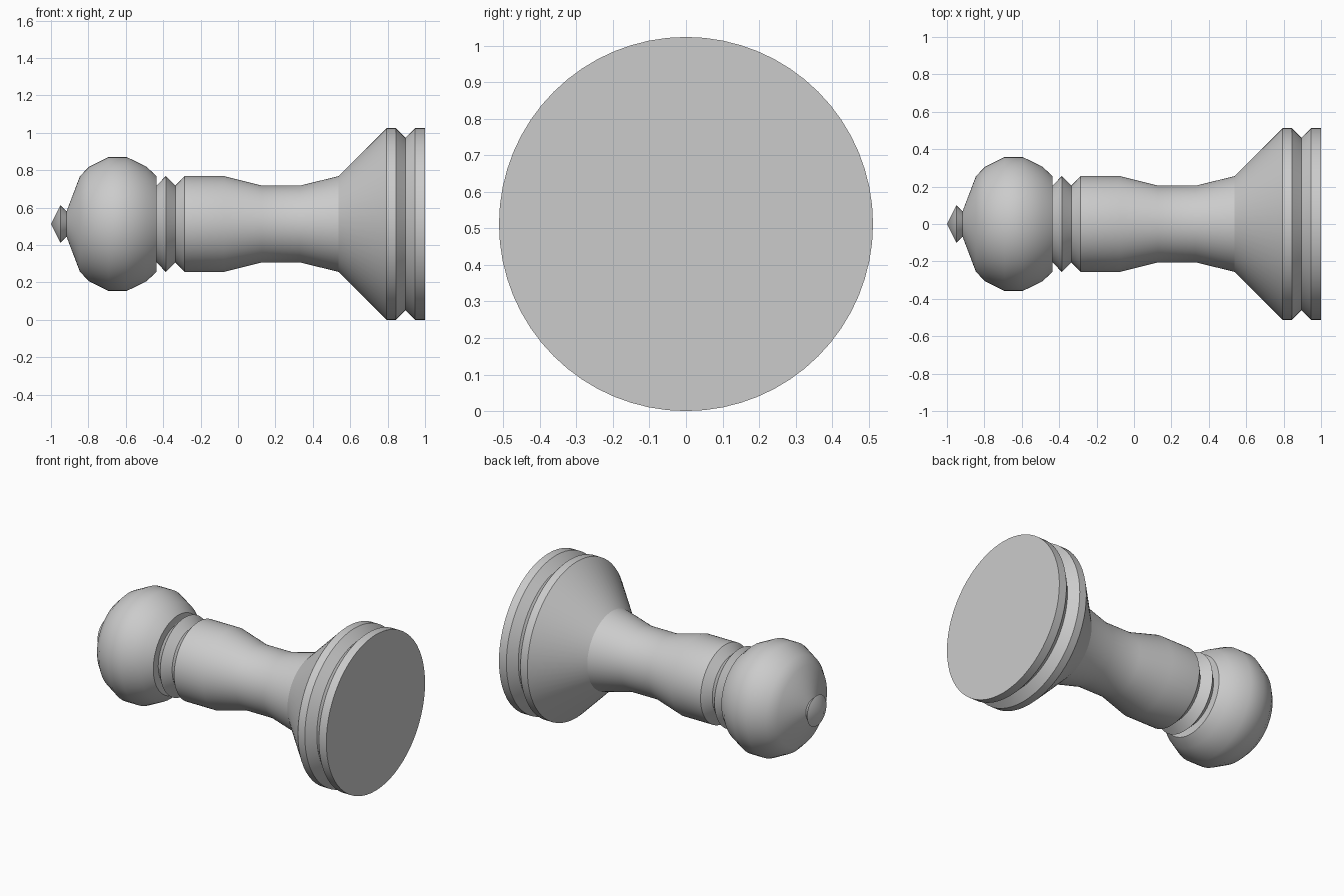
import bpy
import bmesh
import math

if "Cube" in bpy.data.objects:
    bpy.data.objects.remove(bpy.data.objects["Cube"], do_unlink=True)

SEGMENTS = 64
AXIS_HEIGHT = 0.512

grey = bpy.data.materials.new("plain grey")
grey.use_nodes = True
colour = (0.6, 0.6, 0.6, 1.0)
grey.diffuse_color = colour
grey.node_tree.nodes["Principled BSDF"].inputs["Base Color"].default_value = colour


def turned_part(name, profile):
    """Revolve (x, radius) points around the piece's horizontal axis."""
    bm = bmesh.new()
    rings = []
    for x, r in profile:
        rings.append([
            bm.verts.new((x, r * math.cos(a), r * math.sin(a)))
            for a in (2 * math.pi * j / SEGMENTS for j in range(SEGMENTS))
        ])
    for first, second in zip(rings, rings[1:]):
        for j in range(SEGMENTS):
            k = (j + 1) % SEGMENTS
            bm.faces.new((first[j], first[k], second[k], second[j]))
    # Close points on the axis
    bmesh.ops.remove_doubles(bm, verts=bm.verts[:], dist=1e-5)
    mesh = bpy.data.meshes.new(name)
    bm.to_mesh(mesh)
    bm.free()
    mesh.materials.append(grey)
    obj = bpy.data.objects.new(name, mesh)
    obj.location.z = AXIS_HEIGHT
    bpy.context.collection.objects.link(obj)
    bpy.ops.object.select_all(action="DESELECT")
    obj.select_set(True)
    bpy.context.view_layer.objects.active = obj
    bpy.ops.object.shade_smooth_by_angle(angle=math.radians(30))
    return obj


# Pointed tip
turned_part("finial", [(-1.0, 0), (-0.95, 0.1), (-0.917, 0.067)])

# Rounded head with a flat shoulder underneath
turned_part("head", [
    (-0.917, 0.067), (-0.845, 0.256), (-0.795, 0.307), (-0.692, 0.358),
    (-0.595, 0.358), (-0.49, 0.307), (-0.436, 0.256), (-0.436, 0.205),
])

# Ridged collar
turned_part("collar", [
    (-0.436, 0.205), (-0.386, 0.256), (-0.335, 0.205), (-0.285, 0.256),
])

# Waisted stem
turned_part("stem", [
    (-0.285, 0.256), (-0.075, 0.256), (0.128, 0.205), (0.33, 0.205),
    (0.538, 0.256),
])

# Flared base with a V groove and flat bottom
turned_part("base", [
    (0.538, 0.256), (0.794, 0.512), (0.844, 0.512), (0.895, 0.461),
    (0.946, 0.512), (1.0, 0.512), (1.0, 0),
])
